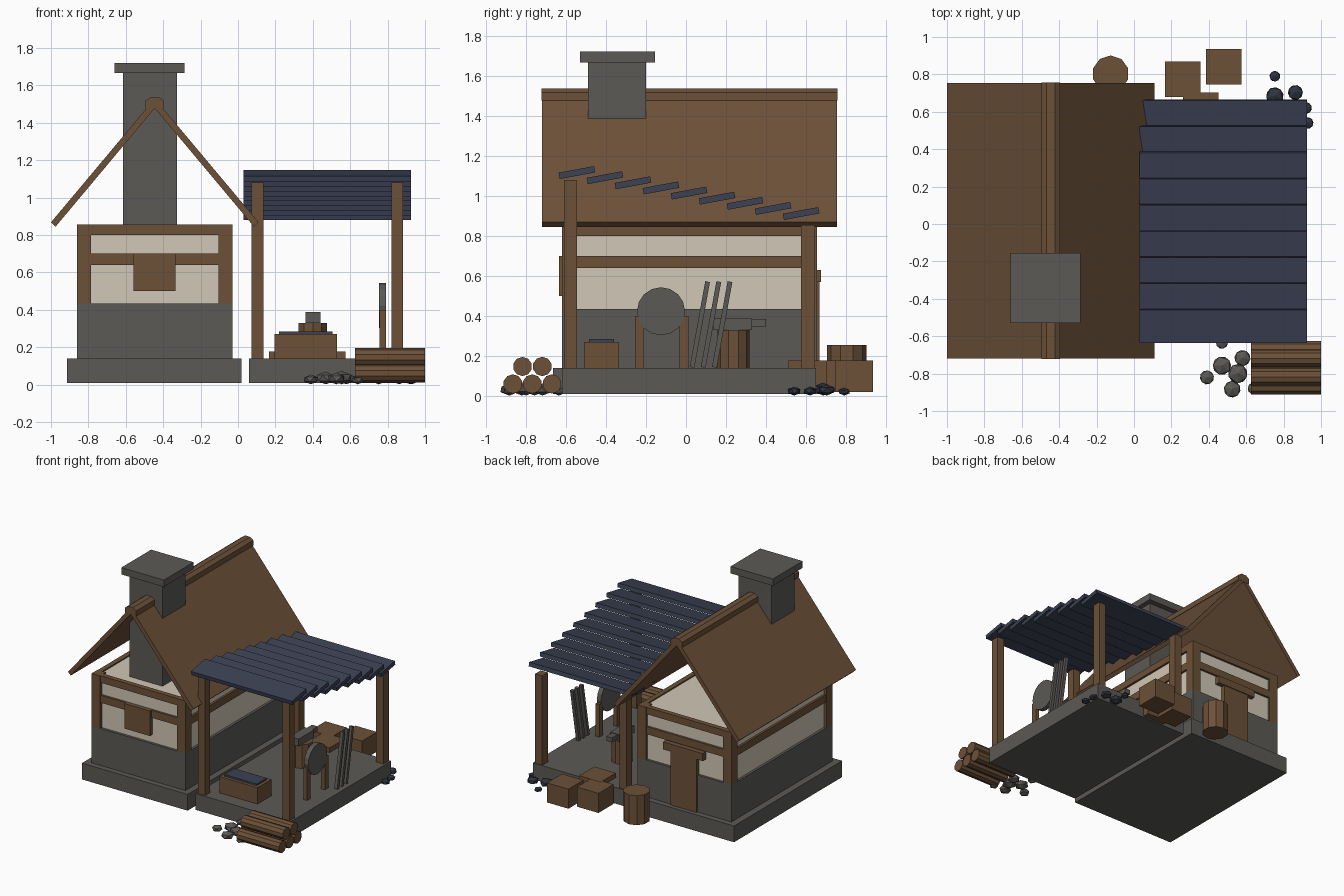
import bpy, bmesh, math, random
from mathutils import Vector, Matrix

if "Cube" in bpy.data.objects:
    bpy.data.objects.remove(bpy.data.objects["Cube"])

random.seed(4)


def material(name, rgb):
    m = bpy.data.materials.new(name)
    m.diffuse_color = (*rgb, 1)
    m.use_nodes = True
    m.node_tree.nodes["Principled BSDF"].inputs["Base Color"].default_value = m.diffuse_color
    return m


TIMBER = material("brown timber", (0.150, 0.082, 0.040))
STONE = material("grey stone", (0.105, 0.101, 0.092))
PLASTER = material("cream plaster", (0.640, 0.570, 0.465))
SLATE = material("blue slate", (0.044, 0.054, 0.088))
COAL = material("dark coal", (0.028, 0.034, 0.050))


def finish(bm, name, mat):
    bmesh.ops.recalc_face_normals(bm, faces=bm.faces)
    me = bpy.data.meshes.new(name)
    bm.to_mesh(me)
    bm.free()
    me.materials.append(mat)
    ob = bpy.data.objects.new(name, me)
    bpy.context.collection.objects.link(ob)
    return ob


def box(name, mat, x, y, z):
    """Box from (min, max) ranges."""
    bm = bmesh.new()
    bmesh.ops.create_cube(bm, size=1)
    for v in bm.verts:
        v.co = [r[0] + (c + 0.5) * (r[1] - r[0]) for c, r in zip(v.co, (x, y, z))]
    return finish(bm, name, mat)


def rod(name, mat, a, b, r, sides, r2=None):
    """Cylinder or cone between two points."""
    a, b = Vector(a), Vector(b)
    rot = (b - a).to_track_quat('Z', 'Y').to_matrix().to_4x4()
    bm = bmesh.new()
    bmesh.ops.create_cone(bm, cap_ends=True, segments=sides, radius1=r,
                          radius2=r if r2 is None else r2, depth=(b - a).length,
                          matrix=Matrix.Translation((a + b) / 2) @ rot)
    return finish(bm, name, mat)


def extrude_y(name, mat, profile, y0, y1):
    """Prism from an x-z profile."""
    bm = bmesh.new()
    f = bm.faces.new([bm.verts.new((x, y0, z)) for x, z in profile])
    ext = bmesh.ops.extrude_face_region(bm, geom=[f])
    bmesh.ops.translate(bm, vec=(0, y1 - y0, 0),
                        verts=[g for g in ext['geom'] if isinstance(g, bmesh.types.BMVert)])
    return finish(bm, name, mat)


def lump(name, mat, x, y, r):
    """Small faceted stone resting on the ground."""
    bm = bmesh.new()
    bmesh.ops.create_icosphere(bm, subdivisions=1, radius=r)
    bmesh.ops.rotate(bm, verts=bm.verts, matrix=Matrix.Rotation(random.uniform(0, 6), 3, 'Z'))
    for v in bm.verts:
        v.co.z *= 0.62
        v.co += Vector((x, y, r * 0.62 + 0.002))
    return finish(bm, name, mat)


# House foundation and walls
CX = -0.445
X0, X1, Y0, Y1 = -0.86, -0.03, -0.62, 0.655
box("house_foundation", STONE, (-0.915, 0.02), (-0.665, 0.70), (0.01, 0.14))
box("stone_wall", STONE, (X0, X1), (Y0, Y1), (0.13, 0.435))
box("plaster_wall", PLASTER, (X0 + 0.02, X1 - 0.02), (Y0 + 0.02, Y1 - 0.02), (0.42, 0.845))

# Timber frame: corner posts and two rings of rails
T = 0.075
for xn, xa in (("left", X0), ("right", X1 - T)):
    for yn, ya in (("front", Y0), ("back", Y1 - T)):
        box(f"{yn}_{xn}_corner_post", TIMBER, (xa, xa + T), (ya, ya + T), (0.435, 0.855))
for n, z in (("middle", (0.64, 0.70)), ("top", (0.80, 0.855))):
    for yn, ya in (("front", Y0 + 0.003), ("back", Y1 - 0.043)):
        box(f"{n}_{yn}_rail", TIMBER, (X0 + T, X1 - T), (ya, ya + 0.04), z)
    for xn, xa in (("left", X0 + 0.003), ("right", X1 - 0.043)):
        box(f"{n}_{xn}_rail", TIMBER, (xa, xa + 0.04), (Y0 + T, Y1 - T), z)

# Front shutter, back door and lintel
box("front_shutter", TIMBER, (-0.56, -0.335), (-0.635, -0.58), (0.50, 0.70))
box("back_door", TIMBER, (-0.56, -0.33), (0.62, 0.667), (0.14, 0.58))
box("door_lintel", TIMBER, (-0.62, -0.27), (0.62, 0.674), (0.57, 0.63))

# Gable roof slopes, open at both ends, with ridge cap
for n, s in (("left", -1), ("right", 1)):
    extrude_y(f"{n}_roof_slope", TIMBER,
              [(CX, 1.53), (CX + s * 0.555, 0.868), (CX + s * 0.53, 0.845), (CX, 1.478)],
              -0.72, 0.755)
extrude_y("ridge_cap", TIMBER,
          [(CX - 0.05, 1.475), (CX - 0.05, 1.517), (CX - 0.022, 1.537), (CX + 0.022, 1.537),
           (CX + 0.05, 1.517), (CX + 0.05, 1.475)], -0.722, 0.757)

# Chimney
box("chimney_shaft", STONE, (-0.615, -0.325), (-0.49, -0.20), (0.5, 1.67))
box("chimney_cap", STONE, (-0.66, -0.285), (-0.53, -0.155), (1.665, 1.72))

# Lean-to floor, posts and overlapping slats
box("workshop_floor", STONE, (0.06, 0.90), (-0.62, 0.65), (0.01, 0.14))
for xn, x in (("left", 0.073), ("right", 0.82)):
    box(f"front_{xn}_canopy_post", TIMBER, (x, x + 0.063), (-0.61, -0.545), (0.14, 1.08))
    box(f"back_{xn}_canopy_post", TIMBER, (x, x + 0.063), (0.575, 0.645), (0.14, 0.855))
for i in range(9):
    slat = box(f"canopy_slat_{i + 1}", SLATE, (0.03, 0.925), (-0.09, 0.09), (-0.016, 0.016))
    slat.data.transform(Matrix.Translation((0, -0.545 + 0.14 * i, 1.116 - 0.0256 * i))
                        @ Matrix.Rotation(math.radians(10.5), 4, 'X')
                        )

# Water trough
box("trough", TIMBER, (0.195, 0.53), (-0.51, -0.335), (0.14, 0.27))
box("trough_water", SLATE, (0.22, 0.505), (-0.485, -0.36), (0.26, 0.284))

# Anvil on a stump
rod("anvil_stump", TIMBER, (0.40, 0.237, 0.14), (0.40, 0.237, 0.33), 0.08, 10)
box("anvil_body", STONE, (0.36, 0.44), (0.137, 0.33), (0.33, 0.388))
box("anvil_horn", STONE, (0.375, 0.425), (0.33, 0.40), (0.348, 0.385))

# Grindstone between two legs
rod("grindstone", STONE, (0.755, -0.125, 0.423), (0.792, -0.125, 0.423), 0.12, 16)
for n, y in (("front", -0.255), ("back", -0.032)):
    box(f"grindstone_{n}_leg", TIMBER, (0.757, 0.79), (y, y + 0.045), (0.14, 0.40))

# Leaning iron bars
for i in range(3):
    y = 0.03 + 0.056 * i
    bar = box(f"iron_bar_{i + 1}", STONE, (0.838, 0.864), (-0.012, 0.012), (0, 0.435))
    bar.data.transform(Matrix.Translation((0, y, 0.143)) @ Matrix.Rotation(-0.18, 4, 'X'))

# Barrel and crates behind the building
rod("barrel", TIMBER, (-0.125, 0.803, 0.02), (-0.125, 0.803, 0.255), 0.098, 10)
for i, (x, y) in enumerate(((0.385, 0.745), (0.165, 0.68), (0.262, 0.513))):
    box(f"crate_{i + 1}", TIMBER, (x, x + 0.19), (y, y + 0.19), (0.02, 0.176 + 0.001 * i))

# Log pile
for i, (y, z) in enumerate(((-0.865, 0.06), (-0.768, 0.06), (-0.67, 0.06),
                            (-0.817, 0.147), (-0.718, 0.147))):
    rod(f"log_{i + 1}", TIMBER, (0.625, y, z), (1.0, y, z), 0.048, 10)

# Loose stones in front, coal lumps behind
for i, s in enumerate(((0.39, -0.82, 0.042), (0.47, -0.757, 0.055), (0.58, -0.717, 0.048),
                       (0.555, -0.80, 0.058), (0.525, -0.883, 0.05), (0.47, -0.635, 0.036),
                       (0.64, -0.88, 0.036))):
    lump(f"loose_stone_{i + 1}", STONE, *s)
for i, s in enumerate(((0.753, 0.79, 0.032), (0.753, 0.685, 0.052), (0.863, 0.703, 0.045),
                       (0.928, 0.54, 0.035), (0.92, 0.62, 0.035))):
    lump(f"coal_lump_{i + 1}", COAL, *s)
